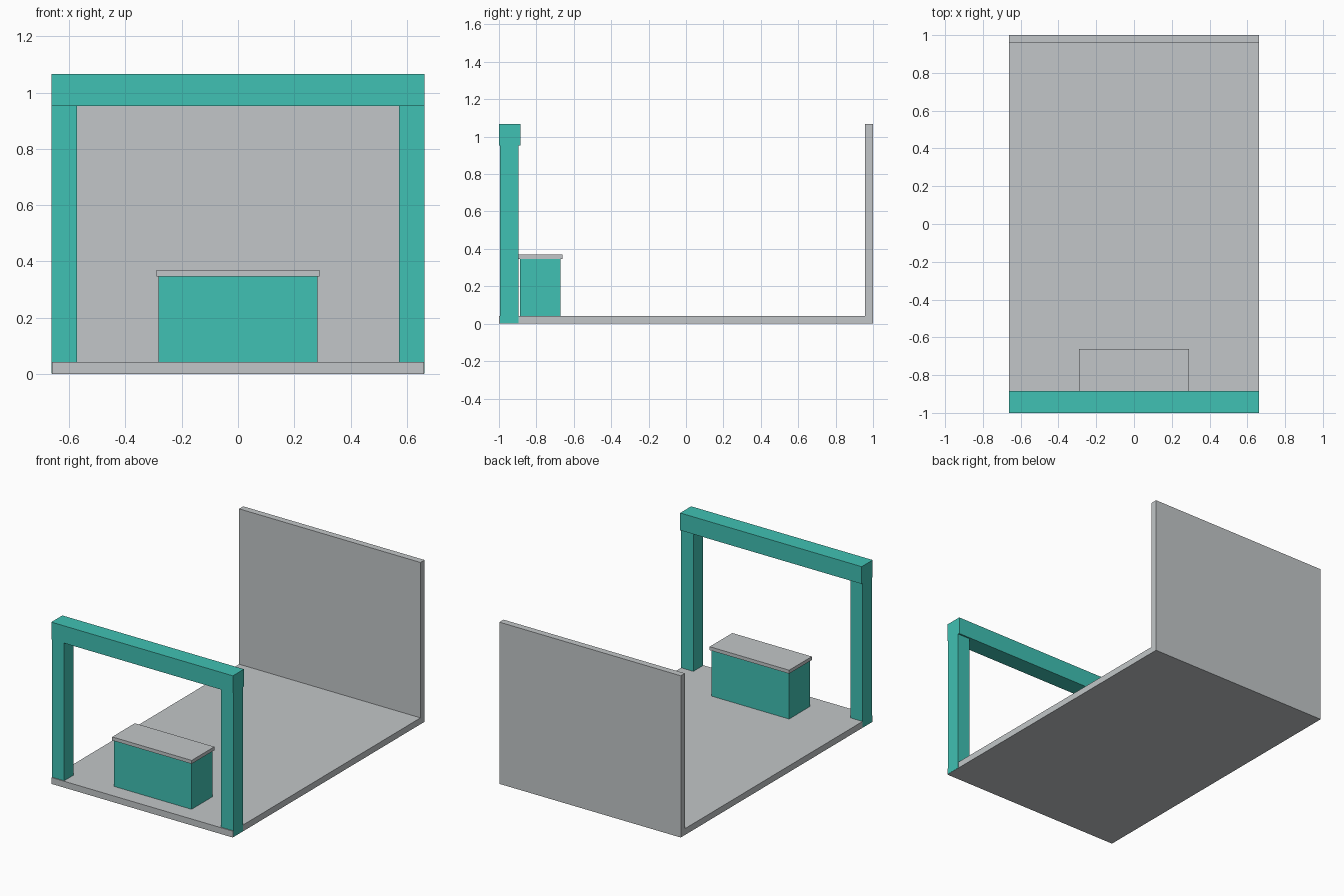
import bpy
import bmesh

if "Cube" in bpy.data.objects:
    bpy.data.objects.remove(bpy.data.objects["Cube"])


def material(name, rgb):
    m = bpy.data.materials.new(name)
    m.diffuse_color = (*rgb, 1.0)
    m.use_nodes = True
    m.node_tree.nodes["Principled BSDF"].inputs["Base Color"].default_value = m.diffuse_color
    return m


GREY = material("light grey", (0.54, 0.565, 0.578))
TEAL = material("teal", (0.051, 0.533, 0.451))


def extrude_profile(name, points, x0, x1, mat):
    """Extrude a closed (y, z) outline along x."""
    bm = bmesh.new()
    face = bm.faces.new([bm.verts.new((x0, y, z)) for y, z in points])
    ext = bmesh.ops.extrude_face_region(bm, geom=[face])
    moved = [v for v in ext["geom"] if isinstance(v, bmesh.types.BMVert)]
    bmesh.ops.translate(bm, verts=moved, vec=(x1 - x0, 0, 0))
    bmesh.ops.recalc_face_normals(bm, faces=bm.faces)
    mesh = bpy.data.meshes.new(name)
    bm.to_mesh(mesh)
    bm.free()
    mesh.materials.append(mat)
    obj = bpy.data.objects.new(name, mesh)
    bpy.context.collection.objects.link(obj)
    return obj


def box(name, x, y, z, mat):
    outline = [(y[0], z[0]), (y[1], z[0]), (y[1], z[1]), (y[0], z[1])]
    return extrude_profile(name, outline, x[0], x[1], mat)


HALF_W, HEIGHT, FLOOR = 0.662, 1.067, 0.042

# Floor slab and back wall share one L-shaped section
extrude_profile("floor_and_back_wall",
                [(-1, 0), (1, 0), (1, HEIGHT), (0.957, HEIGHT),
                 (0.957, FLOOR), (-1, FLOOR)], -HALF_W, HALF_W, GREY)

# Front frame: two posts, set a hair proud of the slab sides, and a beam
for side, sign in (("left", -1), ("right", 1)):
    xs = sorted((sign * 0.573, sign * (HALF_W + 0.0006)))
    box(f"{side}_post", xs, (-0.994, -0.895), (0.001, 0.953), TEAL)
box("front_beam", (-HALF_W - 0.0006, HALF_W + 0.0006), (-1, -0.885),
    (0.953, HEIGHT), TEAL)

# Counter with overhanging top
box("counter_body", (-0.283, 0.283), (-0.888, -0.671), (0.003, 0.347), TEAL)
box("counter_top", (-0.29, 0.29), (-0.897, -0.661), (0.347, 0.37), GREY)
